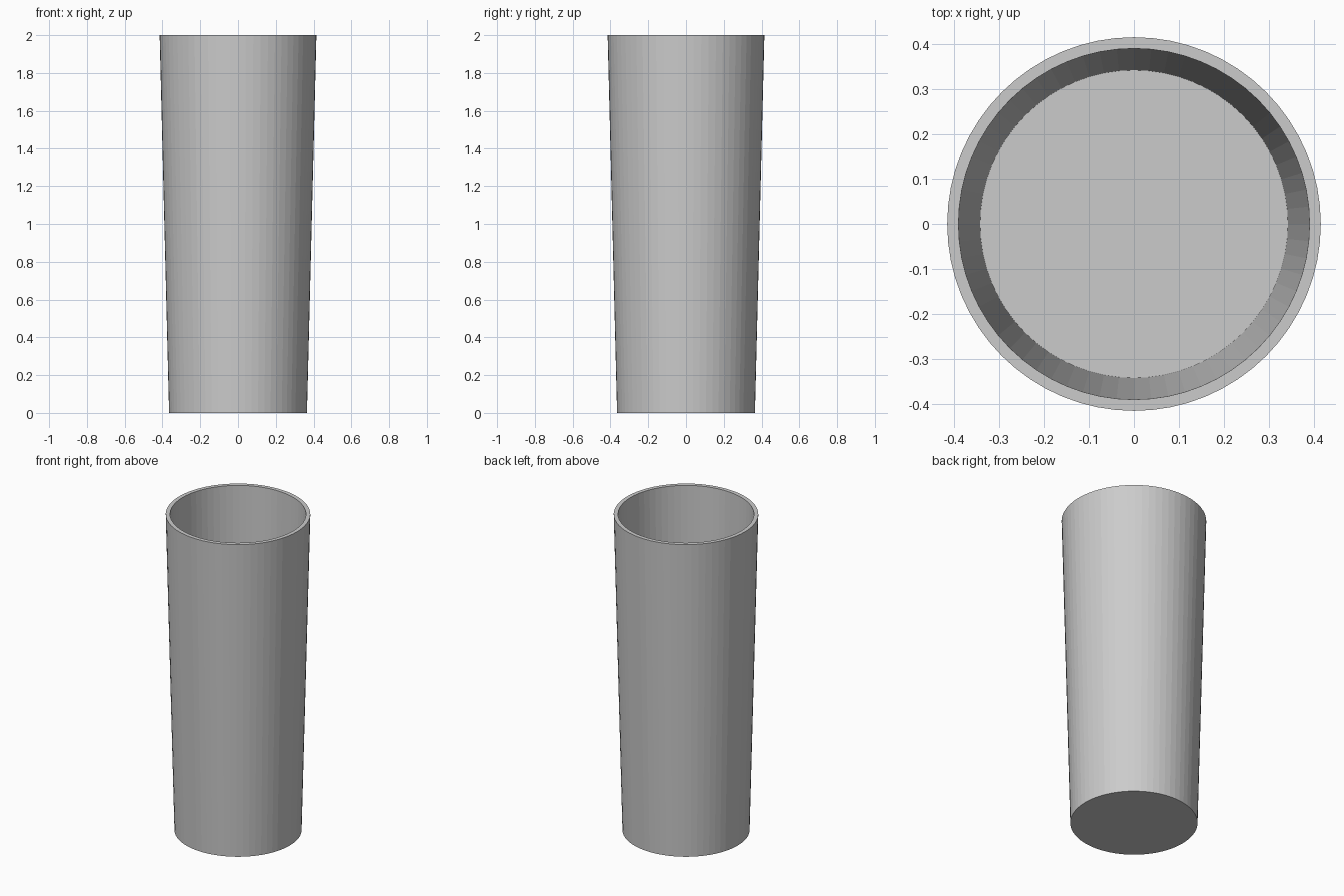
import bpy, bmesh, math

if "Cube" in bpy.data.objects:
    bpy.data.objects.remove(bpy.data.objects["Cube"])

SEGMENTS = 64
# Cup profile (radius, z): outer base, outer rim, inner rim, inner floor
PROFILE = [(0.365, 0.0), (0.415, 2.0), (0.39, 2.0), (0.342, 0.05)]


def ring(bm, radius, z):
    return [bm.verts.new((radius * math.cos(2 * math.pi * i / SEGMENTS),
                          radius * math.sin(2 * math.pi * i / SEGMENTS), z))
            for i in range(SEGMENTS)]


bm = bmesh.new()
rings = [ring(bm, r, z) for r, z in PROFILE]

# Outer wall, rim and inner wall
for a, b in zip(rings, rings[1:]):
    for i in range(SEGMENTS):
        j = (i + 1) % SEGMENTS
        bm.faces.new((a[i], a[j], b[j], b[i]))

# Underside and inner floor
bm.faces.new(rings[0][::-1])
bm.faces.new(rings[-1])
bmesh.ops.recalc_face_normals(bm, faces=bm.faces[:])

mesh = bpy.data.meshes.new("tumbler")
bm.to_mesh(mesh)
bm.free()
tumbler = bpy.data.objects.new("tumbler", mesh)
bpy.context.collection.objects.link(tumbler)
